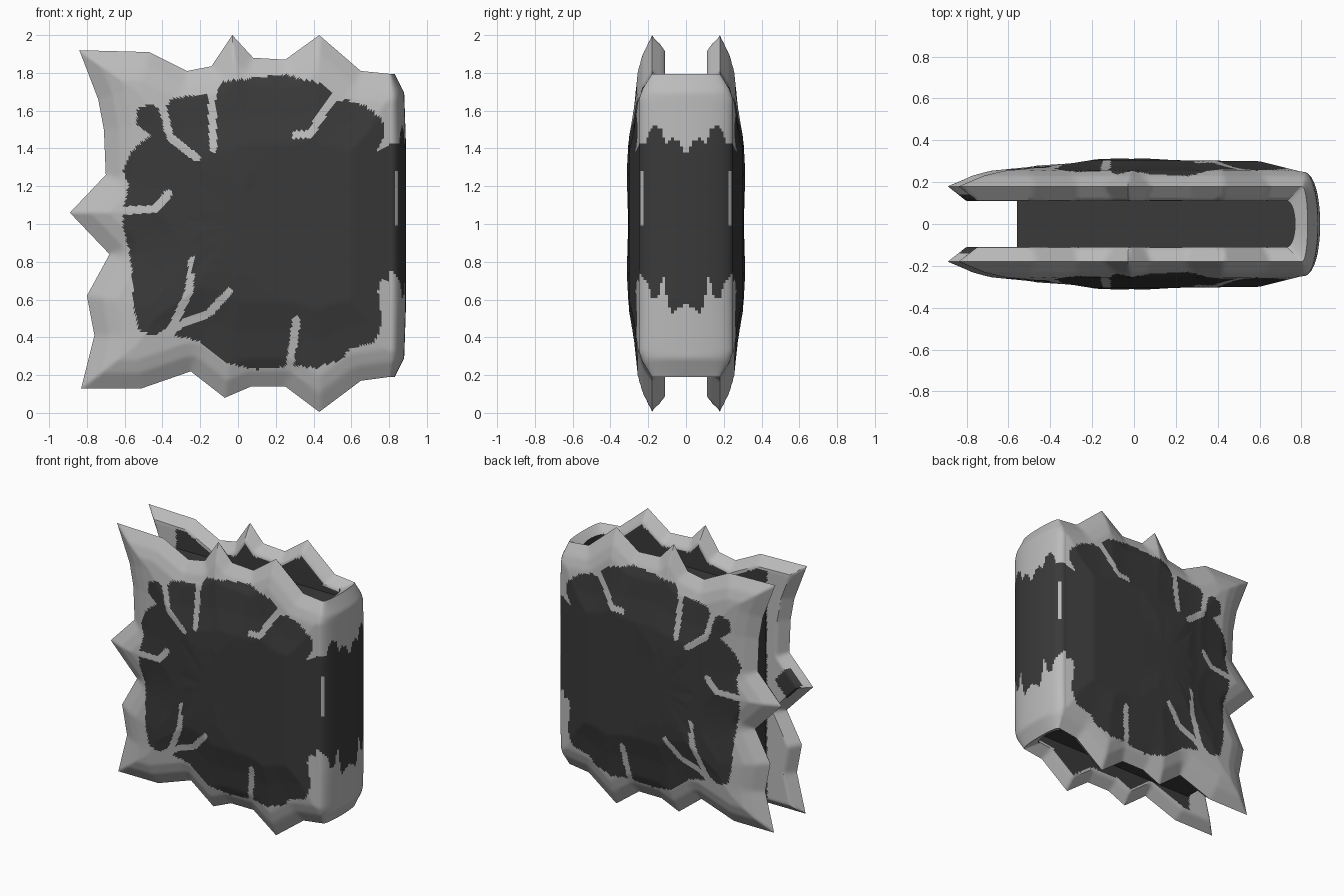
import bpy, bmesh, math

if "Cube" in bpy.data.objects:
    bpy.data.objects.remove(bpy.data.objects["Cube"])


def material(name, c):
    m = bpy.data.materials.new(name)
    m.diffuse_color = (c, c, c, 1)
    m.use_nodes = True
    m.node_tree.nodes["Principled BSDF"].inputs["Base Color"].default_value = m.diffuse_color
    return m


LIGHT = material("pale grey", 0.5)
DARK = material("charcoal", 0.042)

# jagged cover rim (x, z), from the top of the spine round to its bottom
RIM = [(.80, 1.795), (.65, 1.81), (.43, 2.0), (.25, 1.87), (.08, 1.88), (-.03, 2.0),
       (-.14, 1.835), (-.27, 1.81), (-.47, 1.91), (-.84, 1.92), (-.74, 1.66), (-.71, 1.5),
       (-.70, 1.26), (-.89, 1.06), (-.68, .84), (-.80, .62), (-.76, .41), (-.83, .13),
       (-.51, .13), (-.25, .22), (-.07, .08), (.07, .14), (.25, .14), (.43, .005),
       (.65, .17), (.80, .19)]
# outline of the dark panel on the cover
PANEL = [(-.61, 1.0), (-.6, 1.1), (-.58, 1.2), (-.61, 1.28), (-.58, 1.36), (-.53, 1.42),
         (-.46, 1.47), (-.54, 1.53), (-.53, 1.61), (-.45, 1.64), (-.40, 1.58), (-.36, 1.66),
         (-.2, 1.69), (-.12, 1.67), (-.09, 1.75), (.05, 1.77), (.25, 1.79), (.45, 1.74),
         (.52, 1.69), (.48, 1.63), (.57, 1.66), (.7, 1.61), (.77, 1.54), (.77, 1.45),
         (.73, 1.39), (.85, 1.43), (.85, .64), (.76, .72), (.74, .65), (.76, .5), (.75, .42),
         (.7, .36), (.61, .35), (.54, .28), (.42, .24), (.3, .25), (.1, .23), (-.08, .27),
         (-.2, .38), (-.34, .41), (-.3, .47), (-.36, .47), (-.43, .41), (-.52, .43),
         (-.55, .55), (-.56, .75), (-.58, .87)]
# pale cracks running into the panel
CRACKS = [[(-.41, 1.66), (-.36, 1.46), (-.22, 1.35)], [(-.14, 1.7), (-.13, 1.4)],
          [(.52, 1.7), (.38, 1.475), (.31, 1.47)], [(-.62, 1.07), (-.44, 1.08), (-.37, 1.16)],
          [(-.36, .43), (-.26, .64), (-.24, .81)], [(-.32, .46), (-.15, .53), (-.05, .64)],
          [(.27, .22), (.31, .49)]]


def lerp(table, v):
    """Piecewise linear lookup in [(key, value), ...]."""
    if v <= table[0][0]:
        return table[0][1]
    for (a, p), (b, q) in zip(table, table[1:]):
        if v <= b:
            return p + (q - p) * (v - a) / (b - a)
    return table[-1][1]


def path_distance(path, x, z):
    best = 9
    for (ax, az), (bx, bz) in zip(path, path[1:]):
        dx, dz = bx - ax, bz - az
        t = max(0, min(1, ((x - ax) * dx + (z - az) * dz) / (dx * dx + dz * dz)))
        best = min(best, (x - ax - t * dx) ** 2 + (z - az - t * dz) ** 2)
    return math.sqrt(best)


def inside(poly, x, z):
    hit = False
    for (ax, az), (bx, bz) in zip(poly, poly[1:] + poly[:1]):
        if (az > z) != (bz > z) and x < ax + (z - az) * (bx - ax) / (bz - az):
            hit = not hit
    return hit


def outer_y(x, d):
    bulge = lerp([(0, .18), (.08, .23), (.15, .255), (.3, .275), (.45, .305), (.8, .325)], d)
    cap = lerp([(-.6, .27), (-.3, .29), (-.1, .322), (.2, .305), (.6, .30), (.8, .25)], x)
    return min(bulge, cap)


def inner_y(d):
    return lerp([(0, .18), (.06, .11)], d)


def outer_dark(x, z):
    return inside(PANEL, x, z) and all(path_distance(c, x, z) > .021 for c in CRACKS)


def inner_dark(x, z):
    if x < -.57:      # only the middle spike is dark on its inside
        return abs(x + .73) / .1 + abs(z - 1.07) / .11 < 1
    return path_distance(RIM, x, z) > .075


def finish(bm, name, angle=40):
    bmesh.ops.recalc_face_normals(bm, faces=bm.faces)
    me = bpy.data.meshes.new(name)
    bm.to_mesh(me)
    bm.free()
    ob = bpy.data.objects.new(name, me)
    bpy.context.collection.objects.link(ob)
    me.materials.append(LIGHT)
    me.materials.append(DARK)
    bpy.ops.object.select_all(action='DESELECT')
    ob.select_set(True)
    bpy.context.view_layer.objects.active = ob
    bpy.ops.object.shade_smooth_by_angle(angle=math.radians(angle))
    return ob


# covers: rings scaled out from the middle to the jagged rim, mirrored front to back
loop = []
for (ax, az), (bx, bz) in zip(RIM, RIM[1:] + RIM[:1]):
    n = max(1, round(math.hypot(bx - ax, bz - az) / .018))
    loop += [(ax + (bx - ax) * i / n, az + (bz - az) * i / n) for i in range(n)]
N = len(loop)
RINGS = 44
fractions = [.3 + .7 * i / (RINGS - 1) for i in range(RINGS)]
bm = bmesh.new()
outer, inner = [], []
for f in fractions:
    pts = [(x * f, 1 + (z - 1) * f) for x, z in loop]
    dist = [path_distance(RIM, x, z) for x, z in pts]
    outer.append([bm.verts.new((x, -outer_y(x, d), z)) for (x, z), d in zip(pts, dist)])
    if f < .9999:
        inner.append([bm.verts.new((x, -inner_y(d), z)) for (x, z), d in zip(pts, dist)])
# inner skin shares the sharp rim, except along the spine side
last = []
for v in outer[-1]:
    x, y, z = v.co
    last.append(v if y > -.1801 else bm.verts.new((x, -inner_y(path_distance(RIM, x, z)), z)))
inner.append(last)
for rings, is_dark in ((outer, outer_dark), (inner, inner_dark)):
    hub = bm.verts.new((0, sum(v.co.y for v in rings[0]) / N, 1))
    for i in range(N):
        bm.faces.new((hub, rings[0][i], rings[0][(i + 1) % N])).material_index = 1
    for a, b in zip(rings, rings[1:]):
        for i in range(N):
            j = (i + 1) % N
            quad = bm.faces.new((a[i], a[j], b[j], b[i]))
            c = quad.calc_center_median()
            quad.material_index = int(is_dark(c.x, c.z))
cover = finish(bm, "covers")
mirror = cover.modifiers.new("back cover", 'MIRROR')
mirror.use_axis = (False, True, False)
mirror.use_mirror_merge = False

# spine: rounded wrap from the front cover to the back one, with pale ends
TOP = [(0, 1.36), (.04, 1.44), (.08, 1.46), (.11, 1.42), (.13, 1.5), (.17, 1.53), (.2, 1.48),
       (.21, 1.42)]
BOTTOM = [(0, .57), (.03, .56), (.07, .53), (.1, .57), (.11, .72), (.13, .7), (.15, .6),
          (.18, .6), (.2, .68), (.25, .75)]
bm = bmesh.new()
COLS, ROWS = 48, 100
grid = []
for j in range(COLS + 1):
    s, c = math.sin(math.pi * j / COLS), math.cos(math.pi * j / COLS)
    s = max(s, 0)
    col = [bm.verts.new((.73 + .04 * s, -.11 * c, .23))]
    for k in range(ROWS + 1):
        z = .19 + 1.605 * k / ROWS
        end = min(z - .19, 1.795 - z)
        w = lerp([(0, .03), (.1, .08), (.4, .09)], end)
        y = outer_y(.8, path_distance(RIM, .8, z))
        col.append(bm.verts.new((.8 + w * s ** .8, -y * c, z)))
    col.append(bm.verts.new((.73 + .04 * s, -.11 * c, 1.755)))
    grid.append(col)
for a, b in zip(grid, grid[1:]):
    m = len(a)
    for k in range(m):
        quad = bm.faces.new((a[k], b[k], b[(k + 1) % m], a[(k + 1) % m]))
        p = quad.calc_center_median()
        y = abs(p.y)
        sliver = .226 < y < .243 and 1.0 < p.z < 1.28
        quad.material_index = int(k == m - 1 or
                                  (lerp(BOTTOM, y) < p.z < lerp(TOP, y) and not sliver))
finish(bm, "spine")

# page block recessed between the covers
bm = bmesh.new()
bmesh.ops.create_cube(bm, size=1)
for v in bm.verts:
    v.co = (.105 + v.co.x * 1.33, v.co.y * .225, 1 + v.co.z * 1.4)
for f in bm.faces:
    f.material_index = 1
finish(bm, "page_block", 30)
